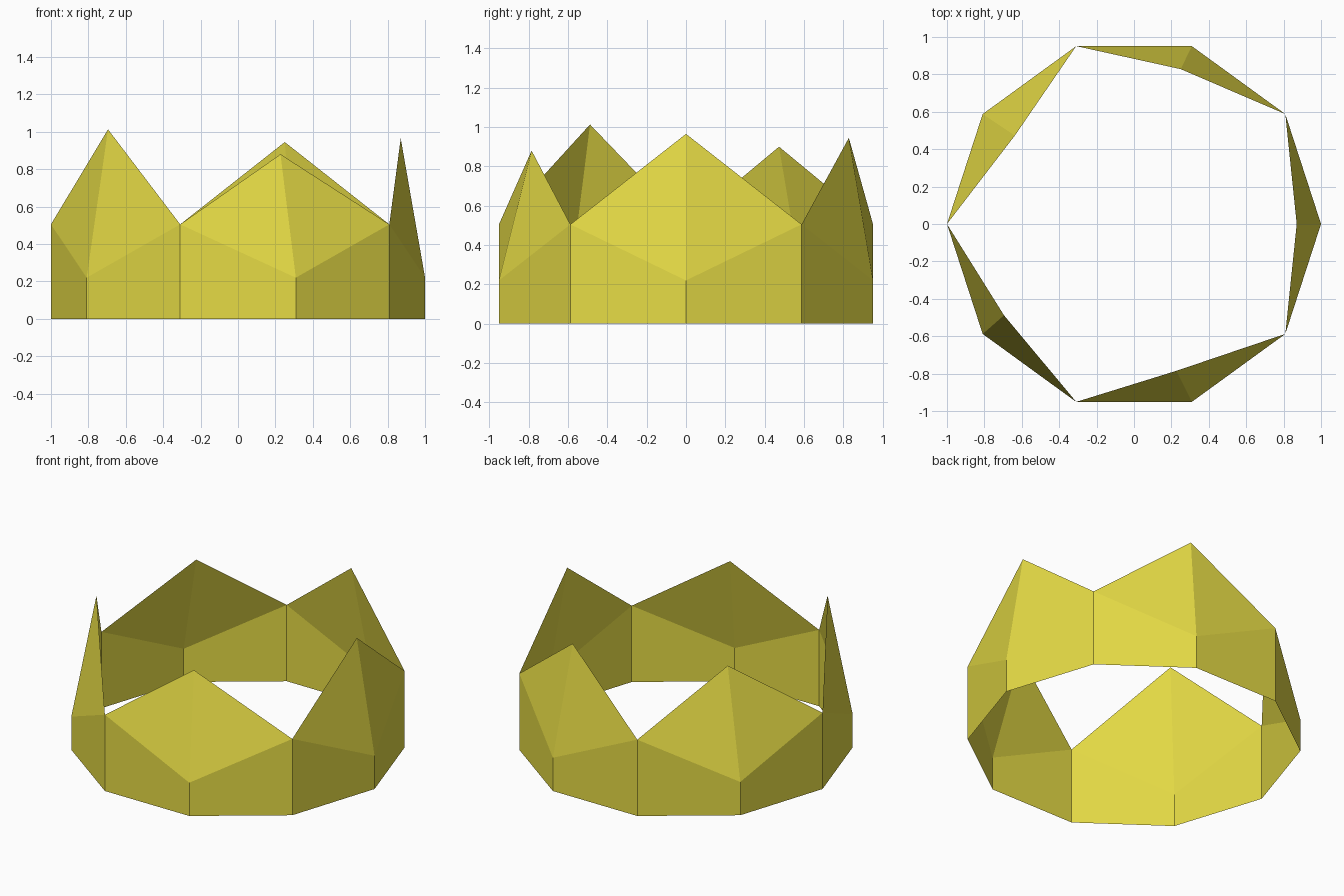
import bpy, bmesh
from math import cos, sin, pi

if "Cube" in bpy.data.objects:
    bpy.data.objects.remove(bpy.data.objects["Cube"])

SIDES = 10
LOW, HIGH = 0.22, 0.505   # rim heights: below each point / between points

# leaning tips, one above every even corner of the ten-sided band
TIPS = [(0.87, 0.0, 0.965), (0.25, 0.828, 0.945), (-0.637, 0.473, 0.90),
        (-0.695, -0.488, 1.013), (0.227, -0.785, 0.88)]

bm = bmesh.new()


def corner_ring(height):
    return [bm.verts.new((cos(2 * pi * k / SIDES), sin(2 * pi * k / SIDES), height(k)))
            for k in range(SIDES)]


# upright zigzag band, open at top and bottom
base = corner_ring(lambda k: 0)
rim = corner_ring(lambda k: HIGH if k % 2 else LOW)
for k in range(SIDES):
    n = (k + 1) % SIDES
    bm.faces.new((base[k], base[n], rim[n], rim[k]))

# two flat facets per crown point
for i, tip in enumerate(TIPS):
    k = 2 * i
    t = bm.verts.new(tip)
    bm.faces.new((rim[k - 1], rim[k], t))
    bm.faces.new((rim[k], rim[k + 1], t))

mesh = bpy.data.meshes.new("crown")
bm.to_mesh(mesh)
bm.free()
crown = bpy.data.objects.new("crown", mesh)
bpy.context.collection.objects.link(crown)

# yellow gold
gold = bpy.data.materials.new("gold")
gold.diffuse_color = (0.79, 0.71, 0.06, 1)
gold.use_nodes = True
gold.node_tree.nodes["Principled BSDF"].inputs["Base Color"].default_value = gold.diffuse_color
mesh.materials.append(gold)
